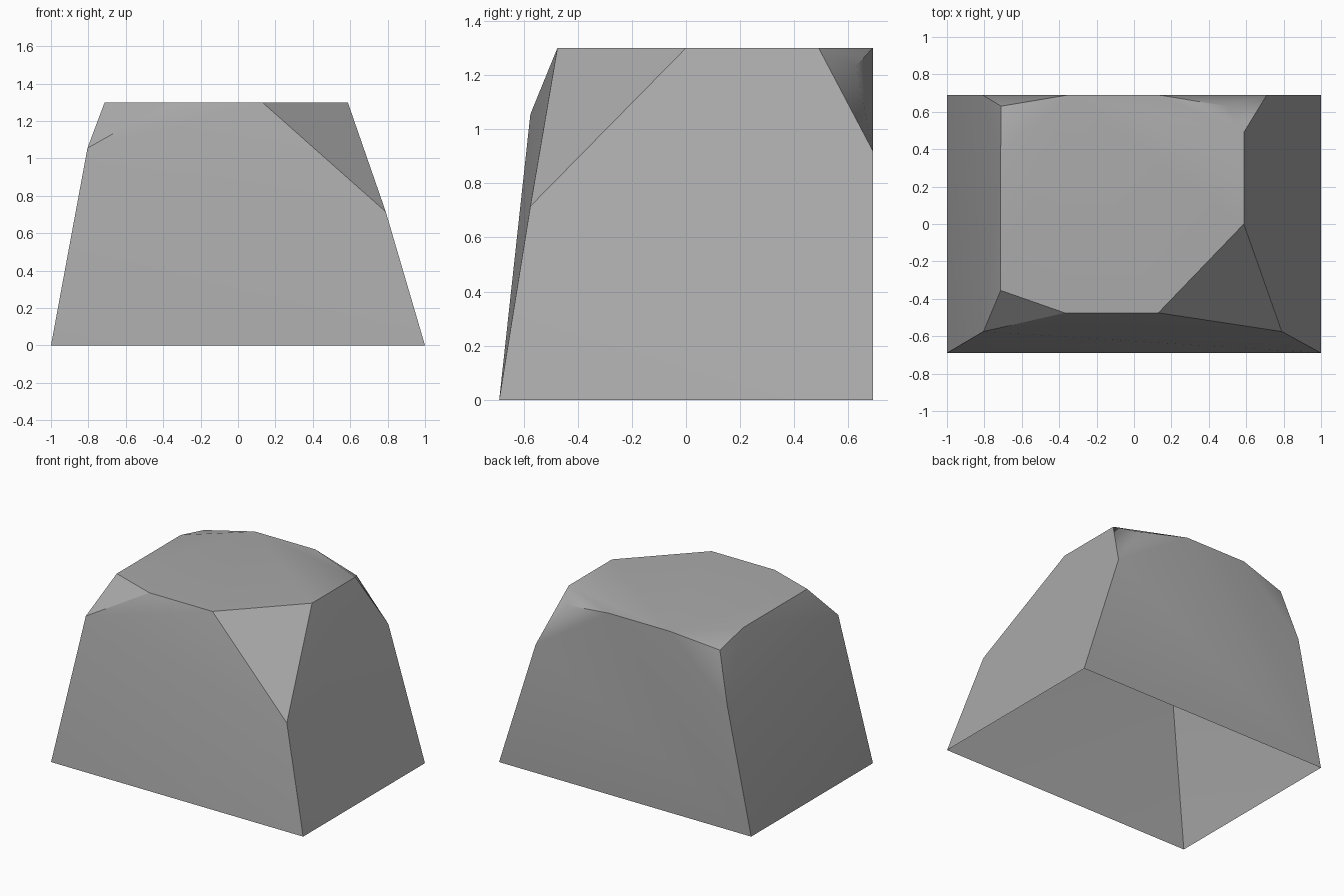
import bpy, bmesh, math

cube = bpy.data.objects.get("Cube")
if cube:
    bpy.data.objects.remove(cube, do_unlink=True)

H = 1.3   # height of the flat top
D = 0.69  # half depth

# Plain grey stone
stone = bpy.data.materials.new("grey_stone")
stone.use_nodes = True
grey = (0.4, 0.4, 0.4, 1)
stone.diffuse_color = grey
bsdf = stone.node_tree.nodes["Principled BSDF"]
bsdf.inputs["Base Color"].default_value = grey
bsdf.inputs["Roughness"].default_value = 0.9

# Corner points of the boulder
base = [(x, y, 0) for x in (-1, 1) for y in (-D, D)]
large_chip = [(0.13, -0.475, H), (0.587, 0, H), (0.79, -0.575, 0.715)]
small_chip = [(-0.37, -0.475, H), (-0.713, -0.355, H), (-0.805, -0.575, 1.055)]
back_left = [(0.13, D, H), (0.587, 0.49, H), (0.71, D, 0.92), (0.5, 0.63, 1.235)]
back_right = [(-0.35, D, H), (-0.713, 0.37, H), (-0.81, D, 0.89), (-0.71, 0.63, 1.237)]

# Wrap the points in a convex skin
bm = bmesh.new()
chips = [[bm.verts.new(p) for p in pts] for pts in (large_chip, small_chip)]
for p in base + back_left + back_right:
    bm.verts.new(p)
bmesh.ops.convex_hull(bm, input=bm.verts)
bmesh.ops.recalc_face_normals(bm, faces=bm.faces)

# Open underside
under = [f for f in bm.faces if all(v.co.z < 0.01 for v in f.verts)]
bmesh.ops.delete(bm, geom=under, context="FACES")

# Crisp chip outlines and main edges, soft worn back corners
for f in bm.faces:
    f.smooth = True
for e in bm.edges:
    on_chip = any(all(v in chip for v in e.verts) for chip in chips)
    e.smooth = not (on_chip or e.calc_face_angle(0) > math.radians(37))

mesh = bpy.data.meshes.new("boulder")
bm.to_mesh(mesh)
bm.free()
mesh.materials.append(stone)
boulder = bpy.data.objects.new("boulder", mesh)
bpy.context.collection.objects.link(boulder)
